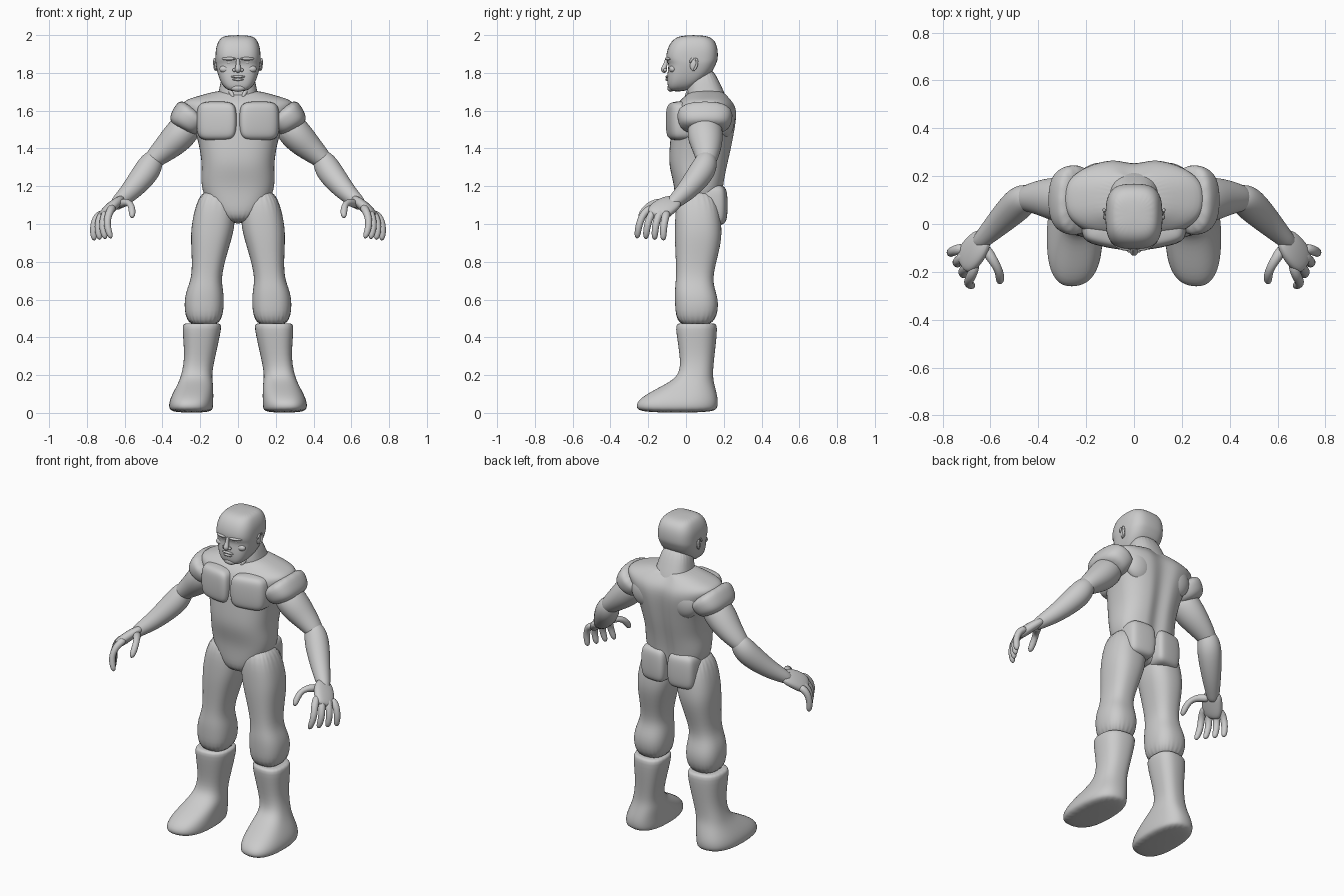
import bpy, bmesh, math
from mathutils import Vector

cube = bpy.data.objects.get("Cube")
if cube:
    bpy.data.objects.remove(cube, do_unlink=True)

SHADE = (.6, .6, .6, 1)
grey = bpy.data.materials.new("plain grey")
grey.use_nodes = True
grey.diffuse_color = SHADE
grey.node_tree.nodes["Principled BSDF"].inputs["Base Color"].default_value = SHADE


def rounded(angle, power):
    """Point of a unit superellipse: a circle at power two, boxier above."""
    c, s = math.cos(angle), math.sin(angle)
    return (math.copysign(abs(c) ** (2 / power), c),
            math.copysign(abs(s) ** (2 / power), s))


def outline(power, count):
    return [rounded(math.tau * i / count, power) for i in range(count)]


def skin(name, rings):
    """Bridge a list of point rings, cap the ends and smooth the result."""
    bm = bmesh.new()
    loops = [[bm.verts.new(point) for point in ring] for ring in rings]
    for low, high in zip(loops, loops[1:]):
        for i in range(len(low)):
            bm.faces.new((low[i - 1], low[i], high[i], high[i - 1]))
    bm.faces.new(loops[0])
    bm.faces.new(loops[-1])
    bmesh.ops.recalc_face_normals(bm, faces=bm.faces)
    mesh = bpy.data.meshes.new(name)
    bm.to_mesh(mesh)
    bm.free()
    mesh.shade_smooth()
    mesh.materials.append(grey)
    obj = bpy.data.objects.new(name, mesh)
    bpy.context.collection.objects.link(obj)
    smooth = obj.modifiers.new("smooth", "SUBSURF")
    smooth.levels = smooth.render_levels = 2


def stack(name, rows, side=1, power=2.5, skew=0, groove=0, count=24):
    """Level sections, each given as height, x range and y range."""
    rings = []
    for z, left, right, front, back in rows:
        middle, half = (left + right) / 2, (right - left) / 2
        centre, depth = (front + back) / 2, (back - front) / 2
        ring = []
        for u, v in outline(power, count):
            dent = groove * math.exp(-(u * 9) ** 2) if v > 0 else 0
            y = centre + depth * v + skew * half * u - dent
            ring.append((side * (middle + half * u), y, z))
        rings.append(ring)
    skin(name, rings)


def centred(rows):
    return [(z, -half, half, front, back) for z, half, front, back in rows]


def blob(name, centre, size, side=1, power=2, skew=0):
    """Ellipsoid, or a rounded box when the power is higher."""
    x, y, z = centre
    width, depth, height = size
    rows = []
    for i in range(9):
        grow, rise = rounded(math.pi * (i / 8 - .5), power)
        grow = max(grow, .1)
        rows.append((z + height * rise, x - width * grow, x + width * grow,
                     y - depth * grow, y + depth * grow))
    stack(name, rows, side, power, skew, count=16)


def limb(name, rows, side=1, deep=1, power=2):
    """Sections square to a path, each given as a point and a radius."""
    points = [Vector(row[:3]) for row in rows]
    rings = []
    for i, (point, row) in enumerate(zip(points, rows)):
        along = points[min(i + 1, len(points) - 1)] - points[max(i - 1, 0)]
        across = along.cross(Vector((0, 1, 0))).normalized()
        inward = across.cross(along).normalized() * deep
        ring = [point + row[3] * (across * u + inward * v) for u, v in outline(power, 16)]
        rings.append([(side * p.x, p.y, p.z) for p in ring])
    skin(name, rings)


def tube(name, points, start, end, side):
    """Limb with an evenly changing radius."""
    step = (end - start) / (len(points) - 1)
    limb(name, [(*p, start + step * i) for i, p in enumerate(points)], side)


# Torso with spine groove, neck and skull
stack("torso", centred([
    (1, .07, -.05, .16), (1.1, .16, -.06, .19), (1.2, .2, -.06, .2),
    (1.3, .19, -.09, .22), (1.38, .2, -.09, .24), (1.48, .22, -.08, .26),
    (1.6, .28, -.07, .28), (1.65, .31, -.04, .25), (1.68, .2, 0, .22),
    (1.71, .1, .03, .19)]), groove=.025, count=32)
stack("neck", centred([
    (1.6, .13, 0, .25), (1.7, .1, 0, .2), (1.84, .08, .02, .14)]))
stack("head", centred([
    (1.7, .05, -.09, 0), (1.74, .09, -.1, .07), (1.8, .11, -.1, .14),
    (1.85, .12, -.09, .16), (1.87, .12, -.11, .17), (1.93, .12, -.1, .17),
    (1.98, .1, -.07, .15), (2, .07, -.02, .1)]), power=3)

# Middle of the face
limb("nose", [(0, -.1, 1.88, .01), (0, -.11, 1.84, .01), (0, -.12, 1.82, .02),
              (0, -.11, 1.8, .01)])
blob("upper_lip", (0, -.1, 1.78), (.04, .01, .007))
blob("lower_lip", (0, -.1, 1.765), (.03, .01, .007))
blob("chin", (0, -.08, 1.72), (.04, .02, .02))

INDEX = [(.66, -.16, 1.09), (.68, -.22, 1.07), (.7, -.25, 1), (.67, -.26, .92)]
LITTLE = [(.71, -.1, 1.06), (.75, -.11, 1.04), (.77, -.12, .98), (.76, -.12, .91)]
THUMB = [(.63, -.09, 1.1), (.59, -.15, 1.12), (.56, -.2, 1.1), (.56, -.25, 1.03)]

for tag, side in {"left_": 1, "right_": -1}.items():
    # Paired face and neck parts
    blob(tag + "brow", (.05, -.09, 1.875), (.04, .02, .01), side, skew=.3)
    blob(tag + "eye", (.045, -.085, 1.855), (.02, .01, .008), side)
    blob(tag + "nostril", (.02, -.11, 1.815), (.01, .01, .01), side)
    blob(tag + "cheekbone", (.07, -.07, 1.82), (.03, .02, .02), side)
    blob(tag + "ear", (.115, .04, 1.84), (.01, .02, .03), side)
    tube(tag + "ear_rim", [(.12, .02, 1.85), (.125, .03, 1.88), (.125, .06, 1.88),
                           (.125, .06, 1.84), (.12, .04, 1.81)], .007, .007, side)
    tube(tag + "neck_cord", [(.07, .06, 1.77), (.02, -.01, 1.66)], .02, .01, side)
    tube(tag + "collar_bone", [(.02, -.01, 1.65), (.22, .06, 1.65)], .015, .015, side)

    # Chest, back and seat muscles
    blob(tag + "chest_plate", (.113, -.02, 1.545), (.11, .08, .105), side, 4, skew=.2)
    blob(tag + "shoulder_blade", (.13, .2, 1.55), (.1, .06, .1), side)
    blob(tag + "buttock", (.095, .14, 1.1), (.09, .08, .11), side, 4, skew=-.1)

    # Leg, with the knee narrower than thigh and calf
    stack(tag + "leg", [
        (1.2, .02, .2, -.05, .16), (1, .01, .25, -.06, .19), (.9, .04, .25, -.06, .19),
        (.73, .09, .24, -.05, .14), (.66, .08, .27, -.06, .15),
        (.58, .07, .29, -.06, .18), (.45, .09, .27, -.05, .15)], side)

    # Boot from cuff to sole
    stack(tag + "boot", [
        (.475, .1, .28, -.04, .15), (.47, .08, .3, -.06, .17), (.3, .12, .28, -.03, .15),
        (.2, .14, .3, -.03, .14), (.15, .13, .32, -.11, .15), (.08, .13, .36, -.25, .17),
        (.03, .13, .37, -.27, .17), (0, .14, .35, -.24, .15)], side, skew=-.1)

    # Shoulder cap, arm and palm
    limb(tag + "shoulder_cap", [
        (.22, .1, 1.61, .1), (.26, .1, 1.56, .1), (.29, .1, 1.52, .09),
        (.3, .1, 1.5, .06)], side, deep=1.5, power=2.5)
    limb(tag + "upper_arm", [
        (.24, .1, 1.55, .08), (.31, .1, 1.47, .09), (.37, .11, 1.41, .075),
        (.44, .11, 1.35, .055), (.48, .1, 1.31, .04)], side, deep=1.1)
    limb(tag + "forearm", [
        (.42, .11, 1.37, .04), (.45, .11, 1.34, .06), (.48, .09, 1.28, .075),
        (.57, 0, 1.17, .055), (.63, -.06, 1.12, .04), (.66, -.09, 1.09, .03)], side)
    limb(tag + "palm", [
        (.62, -.04, 1.13, .02), (.66, -.1, 1.1, .03), (.7, -.15, 1.06, .03),
        (.72, -.17, 1.04, .02)], side, deep=2.2, power=2.5)

    # Fingers blended evenly from index to little
    for i, finger in enumerate(["index", "middle", "ring", "little"]):
        path = [Vector(a).lerp(Vector(b), i / 3) for a, b in zip(INDEX, LITTLE)]
        tube(tag + finger + "_finger", path, .023, .017, side)
    tube(tag + "thumb", THUMB, .025, .018, side)
